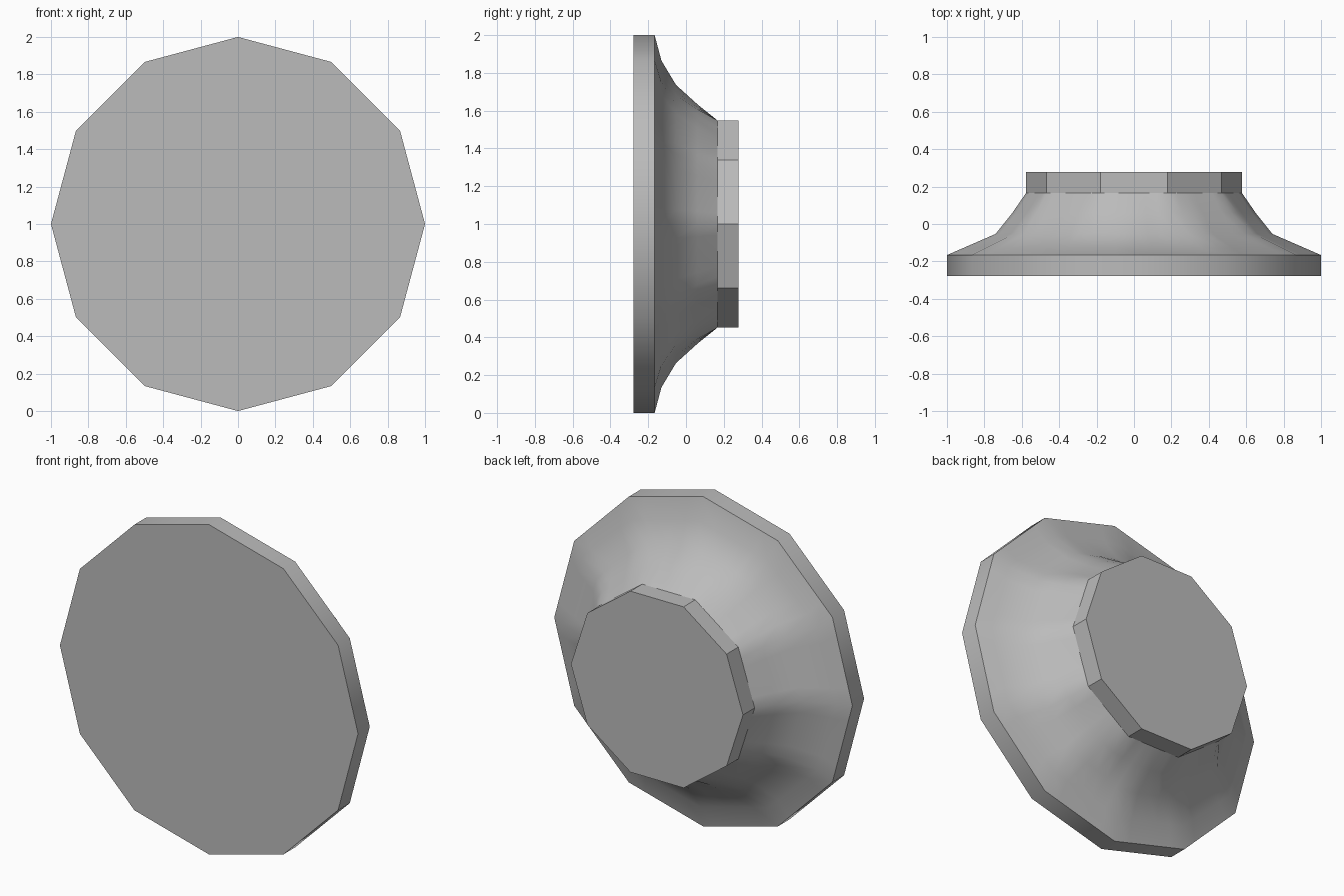
import bpy
import bmesh
from math import cos, sin, pi, radians

cube = bpy.data.objects.get("Cube")
if cube:
    bpy.data.objects.remove(cube)

grey = bpy.data.materials.new("mid_grey")
grey.use_nodes = True
tone = (0.5, 0.5, 0.5, 1)
grey.diffuse_color = tone
grey.node_tree.nodes["Principled BSDF"].inputs["Base Color"].default_value = tone


def polygon_radius(sides, angle):
    """Distance from centre to the edge of a regular polygon of radius one."""
    step = 2 * pi / sides
    return cos(step / 2) / cos(angle % step - step / 2)


def ring(bm, count, y, radius, blend=None, widen=1):
    """Ring around the y axis; blend goes from twelve-sided to ten-sided."""
    verts = []
    for i in range(count):
        a = 2 * pi * i / count
        r = radius
        if blend is not None:
            r *= (1 - blend) * polygon_radius(12, a) + blend * polygon_radius(10, a)
        verts.append(bm.verts.new((r * cos(a) * widen, y, 1 + r * sin(a))))
    return verts


def bridge(bm, front, back):
    n = len(front)
    for i in range(n):
        j = (i + 1) % n
        bm.faces.new((front[i], back[i], back[j], front[j]))


def finish(bm, name, angle):
    mesh = bpy.data.meshes.new(name)
    bm.to_mesh(mesh)
    bm.free()
    mesh.materials.append(grey)
    obj = bpy.data.objects.new(name, mesh)
    bpy.context.collection.objects.link(obj)
    bpy.ops.object.select_all(action='DESELECT')
    obj.select_set(True)
    bpy.context.view_layer.objects.active = obj
    bpy.ops.object.shade_smooth_by_angle(angle=radians(angle))


def disc(name, sides, radius, y_front, y_back, cap_front):
    """Flat disc with a rim, capped on its visible side."""
    bm = bmesh.new()
    front = ring(bm, sides, y_front, radius)
    back = ring(bm, sides, y_back, radius)
    bridge(bm, front, back)
    bm.faces.new(front if cap_front else back[::-1])
    finish(bm, name, 33)


# Wide front disc and small rear disc
disc("front_disc", 12, 1.0, -0.278, -0.166, True)
disc("rear_disc", 10, 0.577, 0.166, 0.278, False)

# Flared body joining the two discs: y, radius, blend, widening in x
profile = [
    (-0.166, 1.0, 0, 1),
    (-0.13, 0.865, 0, 1.06),
    (-0.053, 0.74, 0.1, 1),
    (0.06, 0.65, 0.5, 1),
    (0.166, 0.577, 1, 1),
]
bm = bmesh.new()
rings = [ring(bm, 60, *row) for row in profile]
for front, back in zip(rings, rings[1:]):
    bridge(bm, front, back)
finish(bm, "flared_body", 60)
